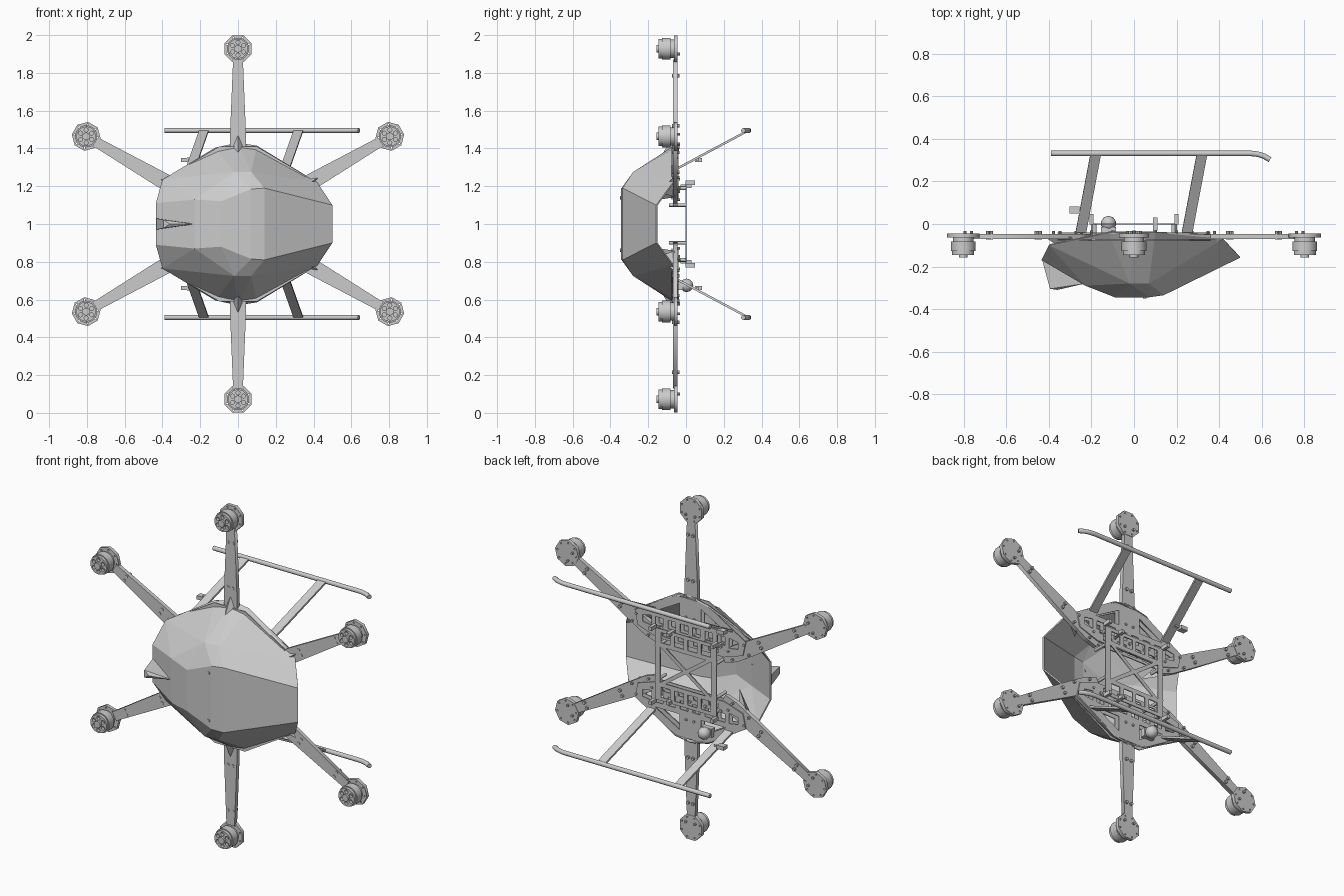
import bpy, bmesh, math
from mathutils import Vector, Matrix

if "Cube" in bpy.data.objects:
    bpy.data.objects.remove(bpy.data.objects["Cube"])

TAU = math.tau


def finish(name, bm, smooth=False):
    me = bpy.data.meshes.new(name)
    bm.to_mesh(me)
    bm.free()
    ob = bpy.data.objects.new(name, me)
    bpy.context.collection.objects.link(ob)
    if smooth:
        bpy.ops.object.select_all(action='DESELECT')
        ob.select_set(True)
        bpy.context.view_layer.objects.active = ob
        bpy.ops.object.shade_smooth_by_angle(angle=math.radians(40))
    return ob


def box(name, c, size):
    bm = bmesh.new()
    bmesh.ops.create_cube(bm, size=1, matrix=Matrix.Translation(c) @ Matrix.Diagonal((*size, 1)))
    return finish(name, bm)


def rod(name, a, b, r, n=20):
    a, b = Vector(a), Vector(b)
    d = b - a
    m = Matrix.Translation((a + b) / 2) @ d.to_track_quat('Z', 'Y').to_matrix().to_4x4()
    bm = bmesh.new()
    bmesh.ops.create_cone(bm, cap_ends=True, segments=n, radius1=r, radius2=r, depth=d.length, matrix=m)
    return finish(name, bm, True)


def hull(name, pts, open_back=False):
    bm = bmesh.new()
    for p in pts:
        bm.verts.new(p)
    bmesh.ops.convex_hull(bm, input=bm.verts)
    bmesh.ops.recalc_face_normals(bm, faces=bm.faces)
    if open_back:
        back = [f for f in bm.faces if f.normal.y > 0.02]
        bmesh.ops.delete(bm, geom=back, context='FACES')
    return finish(name, bm)


def plate(name, loops, y, thick):
    """Flat plate in the xz plane; the first loop is the outline, the rest are holes."""
    cu = bpy.data.curves.new(name, 'CURVE')
    cu.dimensions, cu.fill_mode, cu.extrude = '2D', 'BOTH', thick / 2
    for lp in loops:
        sp = cu.splines.new('POLY')
        sp.points.add(len(lp) - 1)
        for p, (u, v) in zip(sp.points, lp):
            p.co = (u, v, 0, 1)
        sp.use_cyclic_u = True
    tmp = bpy.data.objects.new(name + "_tmp", cu)
    bpy.context.collection.objects.link(tmp)
    dg = bpy.context.evaluated_depsgraph_get()
    me = bpy.data.meshes.new_from_object(tmp.evaluated_get(dg))
    bpy.data.objects.remove(tmp)
    bm = bmesh.new()
    bm.from_mesh(me)
    bmesh.ops.remove_doubles(bm, verts=bm.verts, dist=1e-5)
    bm.transform(Matrix.Translation((0, y, 1)) @ Matrix.Rotation(math.pi / 2, 4, 'X'))
    bmesh.ops.recalc_face_normals(bm, faces=bm.faces)
    return finish(name, bm)


def ngon(cx, cz, r, n, rot=0):
    return [(cx + r * math.cos(rot + TAU * i / n), cz + r * math.sin(rot + TAU * i / n)) for i in range(n)]


def rect(cx, cz, w, h):
    return [(cx - w / 2, cz - h / 2), (cx + w / 2, cz - h / 2), (cx + w / 2, cz + h / 2), (cx - w / 2, cz + h / 2)]


def flip(loops, s):
    return [[(x, z * s) for x, z in lp] for lp in loops]


# Faceted canopy, open at the back (upper half points, mirrored about z = 1)
half = [(-.435, -.17, .11), (-.40, -.10, .235), (-.36, -.04, .255), (-.12, -.04, .405), (0, -.04, .43),
        (.10, -.04, .415), (.38, -.05, .245), (.42, -.07, .22), (.50, -.158, .10),
        (-.23, -.29, .13), (-.09, -.345, .12), (-.02, -.28, .275), (.07, -.28, .275),
        (.07, -.345, .185), (.14, -.335, .19)]
shell = hull("canopy", [(x, y, 1 + s * z) for x, y, z in half for s in (1, -1)], True)
sol = shell.modifiers.new("thickness", 'SOLIDIFY')
sol.thickness, sol.offset = .008, -1

# Tail fin and canopy bolts
hull("tail_fin", [(-.23, -.28, 1), (-.36, -.31, 1)] +
     [(-.432, -.17, 1 + s * .03) for s in (1, -1)] + [(-.395, -.305, 1 + s * .022) for s in (1, -1)])
for s in (1, -1):
    rod("canopy_bolt", (.05, -.35, 1 + s * .14), (.05, -.335, 1 + s * .14), .009, 10)

# Six arms, each with hood, motor mount, motor and screws
for k in range(6):
    a = TAU * (k + .5) / 6
    c, s = math.cos(a), math.sin(a)

    def loc(u, v):
        return (c * u - s * v, s * u + c * v)

    def pt(u, v, y):
        x, z = loc(u, v)
        return (x, y, 1 + z)

    arm = [(.24, -.03), (.32, -.045), (.48, -.042), (.87, -.026), (.87, .026), (.48, .042), (.32, .045), (.24, .03)]
    plate("arm", [[loc(*p) for p in arm]], -.058, .024)
    inner = .24 if abs(c) > .1 and c < 0 else .34
    hull("arm_hood", [pt(inner, 0, -.20 if inner < .3 else -.14), pt(.47 if c < .1 else .49, 0, -.07),
                      pt(.37, .05, -.06), pt(.37, -.05, -.06)])
    R = .928
    mx, mz = loc(R, 0)
    holes = [ngon(*loc(R + .062 * math.cos(t), .062 * math.sin(t)), .005, 6)
             for t in [TAU * (i + .5) / 8 for i in range(8)]]
    plate("motor_mount", [ngon(mx, mz, .077, 8, a + TAU / 16)] + holes, -.054, .02)
    rod("motor_stator", pt(R, 0, -.082), pt(R, 0, -.062), .048, 24)
    rod("motor_body", pt(R, 0, -.128), pt(R, 0, -.082), .058, 28)
    vents = [ngon(*loc(R + .034 * math.cos(t), .034 * math.sin(t)), .011, 8)
             for t in [TAU * i / 6 for i in range(6)]]
    plate("motor_bell", [ngon(mx, mz, .052, 24)] + vents, -.136, .018)
    rod("motor_hub", pt(R, 0, -.157), pt(R, 0, -.14), .02, 16)
    for u in (.52, .785):
        for v in (-.016, .016):
            rod("arm_screw", pt(u, v, -.073), pt(u, v, -.034), .009, 8)
    for u, v in ((.3, .025), (.3, -.025), (.42, .03), (.42, -.03), (.90, .03), (.90, -.03)):
        rod("frame_screw", pt(u, v, -.07), pt(u, v, -.032), .007, 8)

# Perforated frame plates in two layers, upper and lower half
outline = [(-.36, .255), (-.1, .41), (.1, .41), (.36, .255), (.34, .17), (.22, .13), (-.22, .13), (-.34, .17)]
cut = [rect(x, .225, .05, .05) for x in (-.2, -.12, -.04, .04, .12, .2)]
cut += [rect(x, .16, .06, .03) for x in (-.15, -.05, .05, .15)]
for m in (1, -1):
    cut += [[(m * .23, .28), (m * .07, .37), (m * .07, .28)],
            [(m * .25, .19), (m * .31, .2), (m * .31, .24), (m * .25, .25)]]
for s in (1, -1):
    for y in (-.042, -.075):
        plate("frame_plate", flip([outline] + cut, s), y, .006)
    for x in (-.2, -.1, 0, .1, .2):
        rod("frame_spacer", (x, -.075, 1 + s * .188), (x, -.03, 1 + s * .188), .008, 8)

# Equipment tray with cross bracing, plus its posts and pegs
tray = [rect(0, 0, .40, .42)]
for m in (1, -1):
    tray += [[(-.13, m * .105), (.13, m * .105), (0, m * .012)],
             [(m * .165, .105), (m * .165, -.105), (m * .02, 0)]]
    tray += [rect(x, m * .16, .06, .06) for x in (-.13, -.043, .043, .13)]
plate("equipment_tray", tray, 0, .006)
for s in (1, -1):
    for x in (-.185, .185):
        rod("tray_post", (x, -.06, 1 + s * .19), (x, 0, 1 + s * .19), .01, 10)
        rod("tray_peg", (x * 1.05, -.09, 1 + s * .10), (x * 1.05, 0, 1 + s * .10), .009, 10)
        box("tray_tab", (x * 1.08, .022, 1 + s * .218), (.018, .05, .022))
    box("tray_clip", (.10, 0, 1 + s * .2), (.02, .06, .02))

# Small camera under the frame
bm = bmesh.new()
bmesh.ops.create_icosphere(bm, subdivisions=2, radius=.036, matrix=Matrix.Translation((-.12, .003, .675)))
finish("camera_ball", bm, True)
box("camera_base", (-.12, -.03, .675), (.07, .03, .05))

# Landing gear: slanted flat struts and tubular skids with bent tips
for s in (1, -1):
    for x in (-.25, .25):
        top, foot = Vector((x, -.04, 1 + s * .297)), Vector((x + .07, .33, 1 + s * .495))
        n = Vector((1, 0, 0)).cross(foot - top).normalized() * .006
        w = Vector((.025, 0, 0))
        hull("gear_strut", [p + i * w + j * n for p in (top, foot) for i in (1, -1) for j in (1, -1)])
    box("strut_bracket", (-.28, .066, 1 + s * .338), (.045, .035, .022))
    box("strut_bracket_arm", (-.25, .06, 1 + s * .345), (.04, .015, .015))
    cu = bpy.data.curves.new("skid", 'CURVE')
    cu.dimensions, cu.bevel_depth, cu.bevel_resolution, cu.use_fill_caps = '3D', .013, 3, True
    sp = cu.splines.new('POLY')
    path = [(-.39, .332), (.55, .332), (.58, .329), (.61, .320), (.64, .303)]
    sp.points.add(len(path) - 1)
    for p, (x, y) in zip(sp.points, path):
        p.co = (x, y, 1 + s * .495, 1)
    tmp = bpy.data.objects.new("skid_tmp", cu)
    bpy.context.collection.objects.link(tmp)
    me = bpy.data.meshes.new_from_object(tmp.evaluated_get(bpy.context.evaluated_depsgraph_get()))
    bpy.data.objects.remove(tmp)
    bm = bmesh.new()
    bm.from_mesh(me)
    finish("skid", bm, True)
